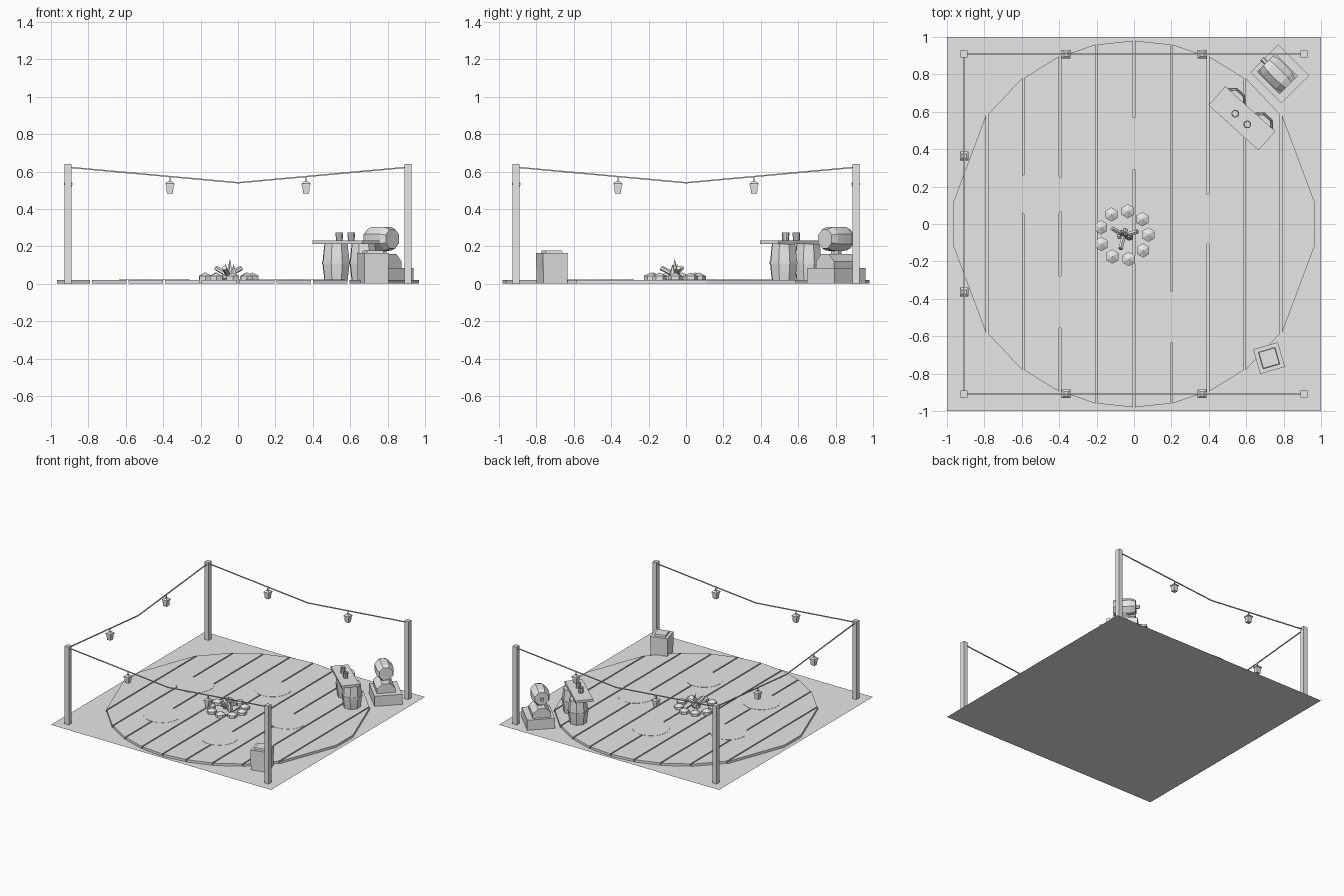
import bpy, bmesh
from math import sin, cos, pi, sqrt, radians
from mathutils import Matrix, Vector

cube = bpy.data.objects.get("Cube")
if cube:
    bpy.data.objects.remove(cube)

GREY = bpy.data.materials.new("plain grey")
GREY.use_nodes = True
GREY.diffuse_color = (0.8, 0.8, 0.8, 1)
GREY.node_tree.nodes["Principled BSDF"].inputs["Base Color"].default_value = (0.8, 0.8, 0.8, 1)


def finish(name, bm, matrix=Matrix()):
    bmesh.ops.recalc_face_normals(bm, faces=bm.faces)
    mesh = bpy.data.meshes.new(name)
    bm.to_mesh(mesh)
    bm.free()
    mesh.materials.append(GREY)
    obj = bpy.data.objects.new(name, mesh)
    obj.matrix_world = matrix
    bpy.context.collection.objects.link(obj)
    return obj


def place(x, y, z=0, turn=0):
    return Matrix.Translation((x, y, z)) @ Matrix.Rotation(radians(turn), 4, "Z")


def lathe(name, profile, sides, matrix=Matrix(), phase=0.5):
    """Faceted turned solid from (radius, height) pairs."""
    bm = bmesh.new()
    rings = []
    for r, z in profile:
        angles = [2 * pi * (i + phase) / sides for i in range(sides)]
        rings.append([bm.verts.new((r * cos(a), r * sin(a), z)) for a in angles])
    for low, high in zip(rings, rings[1:]):
        for i in range(sides):
            j = (i + 1) % sides
            bm.faces.new((low[i], low[j], high[j], high[i]))
    bm.faces.new(rings[0])
    bm.faces.new(rings[-1])
    bmesh.ops.remove_doubles(bm, verts=bm.verts, dist=1e-5)
    return finish(name, bm, matrix)


def box(name, size, matrix):
    bm = bmesh.new()
    bmesh.ops.create_cube(bm, size=1)
    bmesh.ops.scale(bm, vec=size, verts=bm.verts)
    return finish(name, bm, matrix)


def extrude(name, outline, z0, z1):
    bm = bmesh.new()
    face = bm.faces.new([bm.verts.new((x, y, z0)) for x, y in outline])
    out = bmesh.ops.extrude_face_region(bm, geom=[face])
    verts = [v for v in out["geom"] if isinstance(v, bmesh.types.BMVert)]
    bmesh.ops.translate(bm, vec=(0, 0, z1 - z0), verts=verts)
    return finish(name, bm)


def rod(name, start, end, radius, sides):
    a, b = Vector(start), Vector(end)
    turn = (b - a).to_track_quat("Z", "Y").to_matrix().to_4x4()
    return lathe(name, [(radius, 0), (radius, (b - a).length)], sides,
                 Matrix.Translation(a) @ turn)


# Ground sheet
bm = bmesh.new()
bmesh.ops.create_grid(bm, x_segments=1, y_segments=1, size=1)
finish("ground", bm)

# Round plank deck
DECK = 0.02
edges = [-0.974, -0.785, -0.59, -0.395, -0.2, 0, 0.2, 0.395, 0.59, 0.785, 0.974]
for a, b in zip(edges, edges[1:]):
    ya, yb = [sqrt(0.98 ** 2 - x * x) for x in (a, b)]
    l, r = a + 0.005, b - 0.005
    extrude("deck_plank", [(l, -ya), (r, -yb), (r, yb), (l, ya)], 0.001, DECK)

# Five thin seating mats around the fire
FIRE = Vector((-0.053, -0.06))
for i in range(5):
    a = radians(82 - 72 * i)
    x, y = FIRE.x + 0.495 * cos(a), FIRE.y + 0.495 * sin(a)
    lathe("seating_mat", [(0.14, 0), (0.14, 0.0015)], 24, place(x, y, DECK))

# Corner posts
P = 0.908
for x in (-P, P):
    for y in (-P, P):
        lathe("corner_post", [(0.0265, 0), (0.0265, 0.64)], 4, place(x, y))

# Sagging cords with lanterns on the back, left and front
for turn in (0, 90, 180):
    spin = Matrix.Rotation(radians(turn), 4, "Z")
    for side in (-1, 1):
        rod("cord", spin @ Vector((side * P, P, 0.623)),
            spin @ Vector((0, P, 0.54)), 0.005, 4)
        hang = spin @ Matrix.Translation((side * 0.364, P, 0))
        lathe("lantern_hook", [(0.005, 0.54), (0.005, 0.574)], 4, hang)
        lathe("lantern_body", [(0.023, 0.483), (0.028, 0.53)], 4, hang)
        lathe("lantern_cap", [(0.033, 0.528), (0.033, 0.537), (0.016, 0.547)], 4, hang)

# Fire ring stones
for i in range(9):
    a = 2 * pi * (i + 0.03) / 9
    spot = place(FIRE.x + 0.13 * cos(a), FIRE.y + 0.13 * sin(a))
    lathe("fire_stone", [(0.038, 0.001), (0.038, 0.042), (0, 0.06)], 6, spot)

# Crossed logs
for turn in (15, 150, 255):
    d = Vector((cos(radians(turn)), sin(radians(turn)), 0))
    base = Vector((FIRE.x, FIRE.y, 0))
    rod("fire_log", base - d * 0.03 + Vector((0, 0, 0.03)),
        base + d * 0.075 + Vector((0, 0, 0.085)), 0.013, 6)

# Flames
for dx, dy, height in ((0.01, 0, 0.135), (-0.013, 0.012, 0.108), (0.03, -0.012, 0.105)):
    lathe("flame", [(0.017, DECK), (0.018, 0.05), (0, height)], 5,
          place(FIRE.x + dx, FIRE.y + dy))

# Counter on two barrels, with cups
counter = place(0.577, 0.565, 0, -42)
box("counter_top", (0.36, 0.135, 0.02), counter @ place(0, 0, 0.222))
barrel = [(0.066, DECK), (0.072, 0.065), (0.076, 0.105), (0.076, 0.12),
          (0.072, 0.16), (0.066, 0.212)]
for side in (-1, 1):
    stand = counter @ place(side * 0.098, 0.03)
    lathe("counter_barrel", barrel, 8, stand)
    lathe("barrel_hoop", [(0.08, 0.106), (0.08, 0.12)], 8, stand)
    lathe("cup", [(0.018, 0.232), (0.021, 0.275), (0.017, 0.275), (0.016, 0.262)], 10,
          counter @ place(side * 0.043, -0.005))

# Plinth with a drum above a half-sunk lower drum
drum_site = place(0.78, 0.803, 0, -45)
box("drum_plinth", (0.235, 0.21, 0.083), drum_site @ place(0, 0, 0.0425))
drum = [(0.055, -0.085), (0.068, -0.05), (0.07, 0), (0.068, 0.05), (0.055, 0.085)]
along = Matrix.Rotation(pi / 2, 4, "Y")
lathe("lower_drum", [(0.075, -0.085), (0.075, 0.085)], 8, drum_site @ place(-0.01, -0.01, 0.09) @ along)
lathe("drum_neck", [(0.03, 0.15), (0.03, 0.19)], 8, drum_site @ place(-0.01, -0.01))
lathe("upper_drum", drum, 8, drum_site @ place(-0.01, -0.01, 0.24) @ along)
lathe("drum_tap", [(0.013, -0.115), (0.013, -0.08)], 6, drum_site @ place(-0.01, -0.01, 0.24) @ along)

# Crate with a raised lid panel
crate = place(0.722, -0.717, 0, 16)
lathe("crate_body", [(0.094, 0.001), (0.097, 0.165)], 4, crate)
lathe("crate_lid", [(0.066, 0.165), (0.062, 0.178)], 4, crate)
